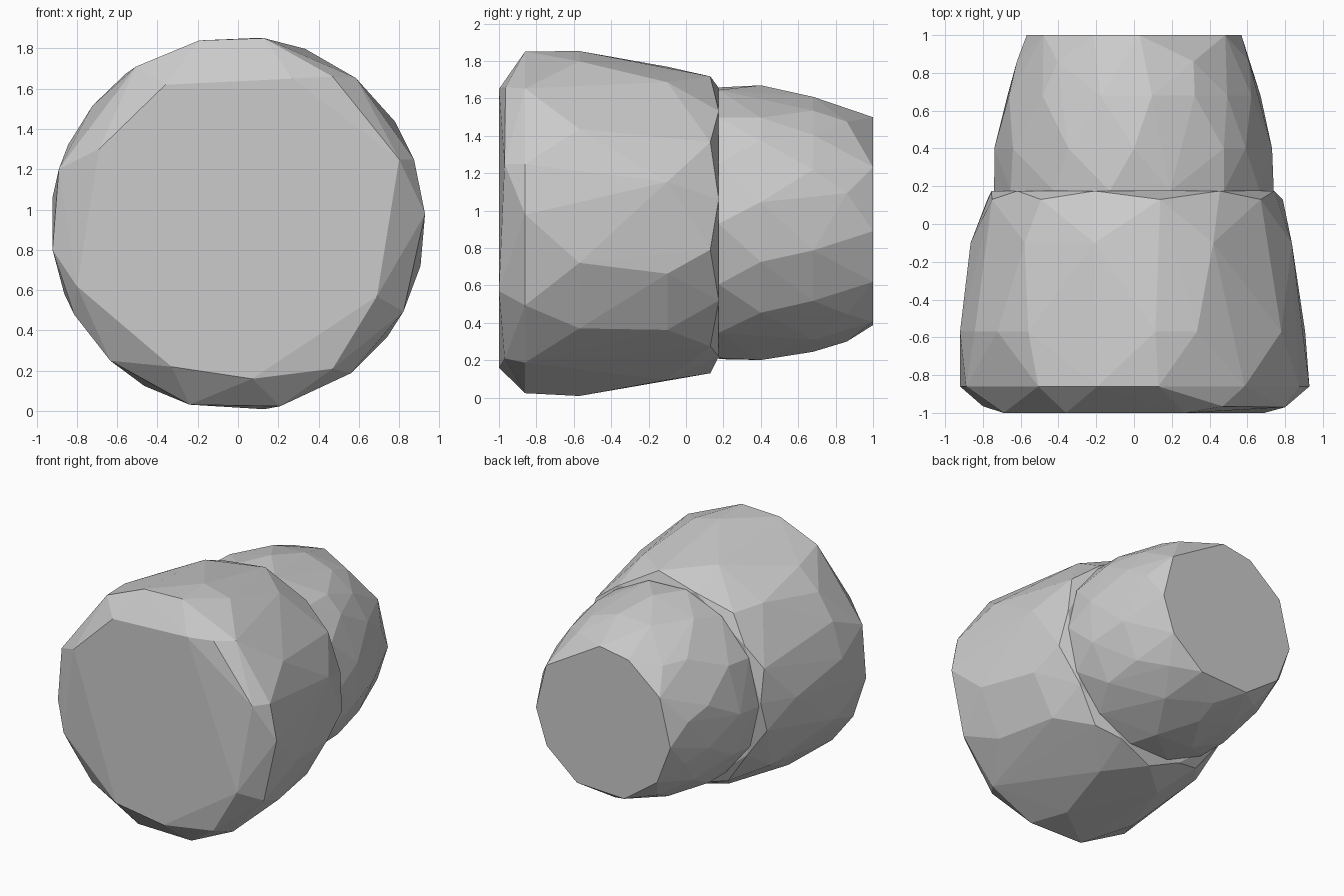
import bpy, bmesh
from math import sin, cos, radians

CZ = 0.93  # height of the shared axis


def ring(y, radius, angles):
    """Vertices on a circle around the y axis."""
    return [(radius * cos(radians(a)), y, CZ + radius * sin(radians(a))) for a in angles]


def faceted_hull(name, points):
    """Flat-faced convex rock-like solid wrapped around staggered rings."""
    bm = bmesh.new()
    for p in points:
        bm.verts.new(p)
    res = bmesh.ops.convex_hull(bm, input=bm.verts[:])
    loose = {v for v in bm.verts if not v.link_faces}
    bmesh.ops.delete(bm, geom=list(loose), context='VERTS')
    bmesh.ops.recalc_face_normals(bm, faces=bm.faces[:])
    bmesh.ops.dissolve_limit(bm, angle_limit=radians(0.5), verts=bm.verts[:], edges=bm.edges[:])
    me = bpy.data.meshes.new(name)
    bm.to_mesh(me)
    bm.free()
    ob = bpy.data.objects.new(name, me)
    bpy.context.collection.objects.link(ob)
    return ob


# large front drum: irregular front cap, then staggered rings tapering backward
front_cap = [(-0.36, -1, 1.62), (0.27, -1, 1.65), (0.47, -0.965, 1.66), (0.80, -0.97, 1.25),
             (0.69, -1, 0.57), (0.47, -0.97, 0.21), (0.07, -1, 0.16), (-0.33, -1, 0.22),
             (-0.80, -0.965, 0.62), (-0.69, -1, 1.30)]
front = front_cap
front += ring(-0.86, 0.93, [3, 20, 51, 82, 102, 123, 163, 188, 209, 227, 255, 283, 307, 332])
front += ring(-0.57, 0.93, [347, 33, 69, 83, 127, 141, 155, 172, 202, 240, 278, 323])
front += ring(-0.10, 0.865, [15, 61, 104, 132, 180, 222, 250, 285, 319, 342])
front += ring(0.13, 0.80, [350, 33, 80, 128, 160, 194, 236, 268, 305])
front += ring(0.175, 0.755, [10, 53, 106, 145, 178, 212, 250, 290, 327])
faceted_hull("front_drum", front)

# smaller rear drum, tapering to a flat end
rear = ring(0.175, 0.74, [0, 26, 50, 75, 100, 125, 152, 180, 206, 232, 258, 284, 308, 334])
rear += ring(0.40, 0.74, [9, 37, 50, 90, 118, 150, 178, 204, 230, 255, 280, 320, 344])
rear += ring(0.68, 0.685, [348, 25, 44, 62, 82, 105, 135, 165, 192, 218, 242, 268, 295, 323])
rear += ring(0.86, 0.63, [15, 60, 130, 170, 200, 235, 270, 310])
rear += ring(1.00, 0.57, [356, 32, 87, 112, 147, 185, 217, 252, 293, 327])
faceted_hull("rear_drum", rear)
